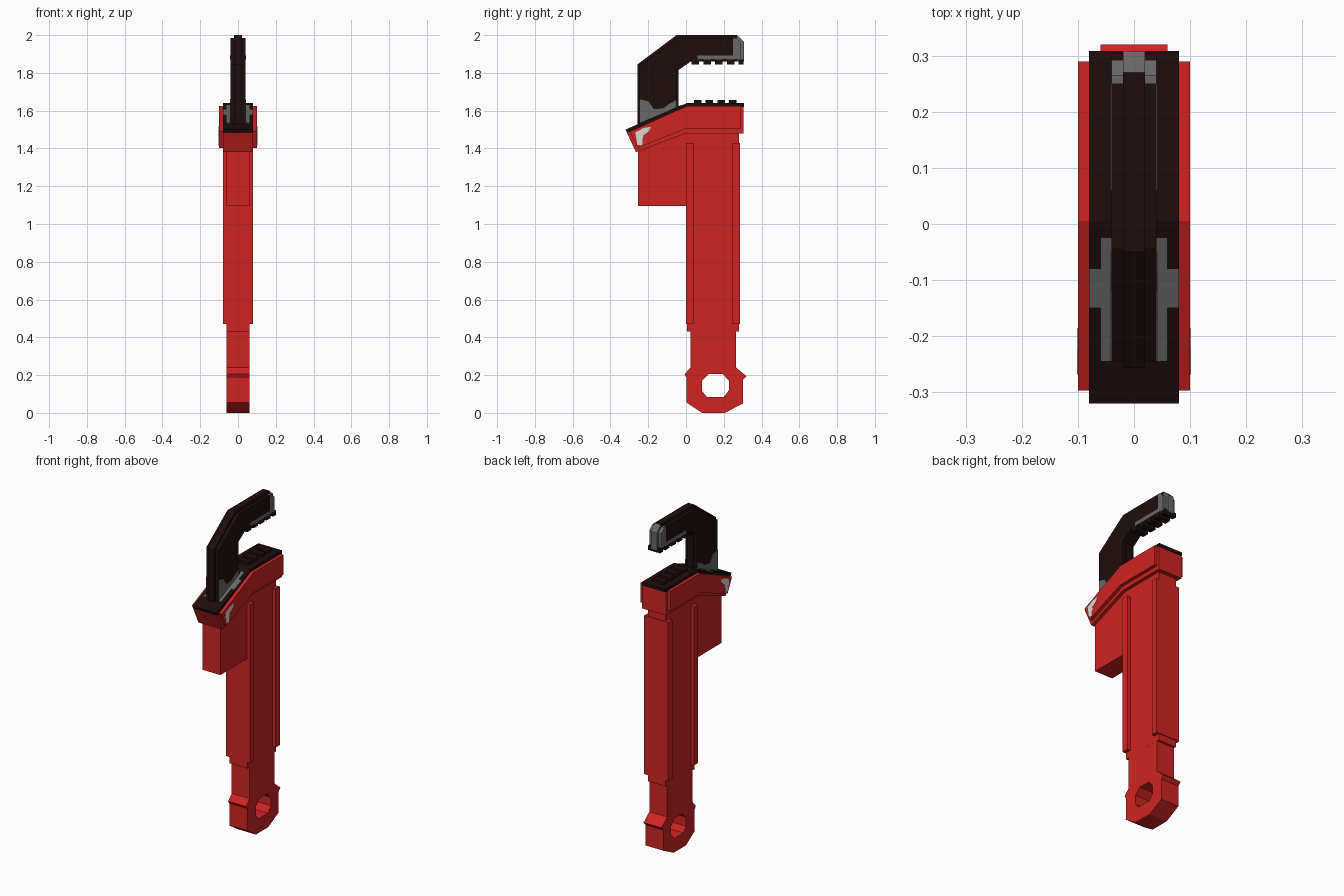
import bpy, bmesh


def material(name, rgb):
    m = bpy.data.materials.new(name)
    m.diffuse_color = (*rgb, 1)
    return m


RED = material("red paint", (0.63, 0.017, 0.017))
DARK = material("dark iron", (0.0145, 0.004, 0.004))
GREY = material("worn grey", (0.14, 0.14, 0.14))
LIGHT = material("light chip", (0.7, 0.7, 0.7))


def prism(name, profiles, x0, x1, mat, mirror=False):
    """Extrude side (y, z) profiles from x0 to x1, optionally mirrored in x."""
    bm = bmesh.new()
    spans = [(x0, x1)] + ([(-x1, -x0)] if mirror else [])
    for pts in profiles:
        for a, b in spans:
            lo = [bm.verts.new((a, y, z)) for y, z in pts]
            hi = [bm.verts.new((b, y, z)) for y, z in pts]
            bm.faces.new(lo)
            bm.faces.new(hi[::-1])
            for i in range(len(pts)):
                j = (i + 1) % len(pts)
                bm.faces.new((lo[j], lo[i], hi[i], hi[j]))
    bmesh.ops.recalc_face_normals(bm, faces=bm.faces)
    me = bpy.data.meshes.new(name)
    bm.to_mesh(me)
    bm.free()
    me.materials.append(mat)
    ob = bpy.data.objects.new(name, me)
    bpy.context.collection.objects.link(ob)
    return ob


def rect(y0, y1, z0, z1):
    return [(y0, z0), (y1, z0), (y1, z1), (y0, z1)]


def slope(y):
    """Height of the sloping head top at depth y."""
    return 1.64 + (y - 0.005) * 0.431


# Handle core, rails and neck
prism("handle_core", [rect(0.005, 0.28, 0.43, 1.5)], -0.06, 0.06, RED)
prism("handle_rails", [rect(0.0, 0.04, 0.47, 1.43), rect(0.245, 0.285, 0.47, 1.43)],
      -0.08, 0.08, RED)
prism("neck", [rect(0.025, 0.265, 0.22, 0.44)], -0.0598, 0.0598, RED)

# Hanging ring with its hole
ring = prism("hanging_ring", [[
    (0.025, 0.24), (-0.008, 0.205), (0.004, 0.185), (0.002, 0.055), (0.085, 0.0),
    (0.205, 0.0), (0.302, 0.05), (0.302, 0.175), (0.32, 0.195), (0.265, 0.24)]],
    -0.06, 0.06, RED)
cutter = prism("ring_cutter", [[
    (0.12, 0.205), (0.195, 0.205), (0.228, 0.17), (0.228, 0.12),
    (0.2, 0.085), (0.11, 0.085), (0.085, 0.115), (0.085, 0.17)]], -0.2, 0.2, RED)
cutter.hide_render = True
mod = ring.modifiers.new("hole", 'BOOLEAN')
mod.operation = 'DIFFERENCE'
mod.solver = 'EXACT'
mod.object = cutter
bpy.context.view_layer.update()
holed = bpy.data.meshes.new_from_object(
    ring.evaluated_get(bpy.context.evaluated_depsgraph_get()))
ring.modifiers.clear()
ring.data = holed
bpy.data.objects.remove(cutter)

# Block under the sloping front of the head
prism("front_block", [[(-0.255, 1.095), (0.01, 1.095), (0.01, 1.5), (-0.255, 1.4)]],
      -0.06, 0.06, RED)

# Head: red core, raised side plates, dark top plate
prism("head_core", [[(-0.312, 1.482), (0.005, 1.62), (0.305, 1.62), (0.305, 1.48),
                     (0.0, 1.48), (-0.265, 1.38)]], -0.08, 0.08, RED)
prism("head_side_plates", [[(-0.297, 1.49), (0.005, 1.625), (0.29, 1.625), (0.29, 1.505),
                            (0.0, 1.505), (-0.255, 1.403)]], 0.075, 0.1, RED, True)
prism("head_top_plate", [[(-0.32, 1.5), (0.005, 1.64), (0.308, 1.64), (0.308, 1.62),
                          (0.005, 1.62), (-0.312, 1.482)]], -0.08, 0.08, DARK)
prism("head_paint_chips", [[(-0.268, 1.485), (-0.225, 1.508), (-0.185, 1.515),
                            (-0.195, 1.492), (-0.228, 1.468), (-0.232, 1.415),
                            (-0.258, 1.42)]], 0.099, 0.102, LIGHT, True)

# Hook jaw: centre rib and thinner-profiled cheeks, with worn tips
prism("jaw_rib", [[(-0.257, 1.5), (-0.257, 1.845), (-0.05, 2.0), (0.27, 2.0), (0.27, 1.86),
                   (0.025, 1.86), (-0.04, 1.815), (-0.04, 1.6)]], -0.02, 0.02, DARK)
prism("jaw_rib_tip", [[(0.27, 2.0), (0.308, 1.965), (0.308, 1.86), (0.27, 1.86)]],
      -0.02, 0.02, GREY)
prism("jaw_cheeks", [[(-0.245, 1.51), (-0.245, 1.838), (-0.045, 1.985), (0.25, 1.985),
                      (0.25, 1.87), (0.022, 1.87), (-0.05, 1.82), (-0.05, 1.6)]],
      0.015, 0.04, DARK, True)
prism("jaw_cheek_tips", [[(0.25, 1.985), (0.265, 1.985), (0.292, 1.96), (0.292, 1.87),
                          (0.25, 1.87)]], 0.015, 0.04, GREY, True)

# Worn patches on the jaw sides and around its base
prism("jaw_worn_strip", [rect(0.06, 0.25, 1.87, 1.893)], 0.039, 0.042, GREY, True)
prism("jaw_base_wear", [[(-0.245, 1.53), (-0.245, 1.66), (-0.2, 1.65), (-0.17, 1.608),
                         (-0.12, 1.612), (-0.09, 1.635), (-0.05, 1.655), (-0.05, 1.61)]],
      0.039, 0.042, GREY, True)


def slope_strip(a, b):
    return [(a, slope(a) - 0.002), (b, slope(b) - 0.002),
            (b, slope(b) + 0.003), (a, slope(a) + 0.003)]


prism("plate_wear_inner", [slope_strip(-0.245, -0.025)], 0.04, 0.06, GREY, True)
prism("plate_wear_outer", [slope_strip(-0.15, -0.08)], 0.06, 0.08, GREY, True)

# Gripping teeth on both jaws
pitch, width = 0.062, 0.04
prism("upper_teeth", [rect(y, min(y + width, 0.305), 1.845, 1.872)
                      for y in (0.03 + pitch * i for i in range(5))], -0.04, 0.04, DARK)
prism("lower_teeth", [rect(y, y + width, 1.63, 1.657)
                      for y in (0.042 + pitch * i for i in range(4))], -0.04, 0.04, DARK)
